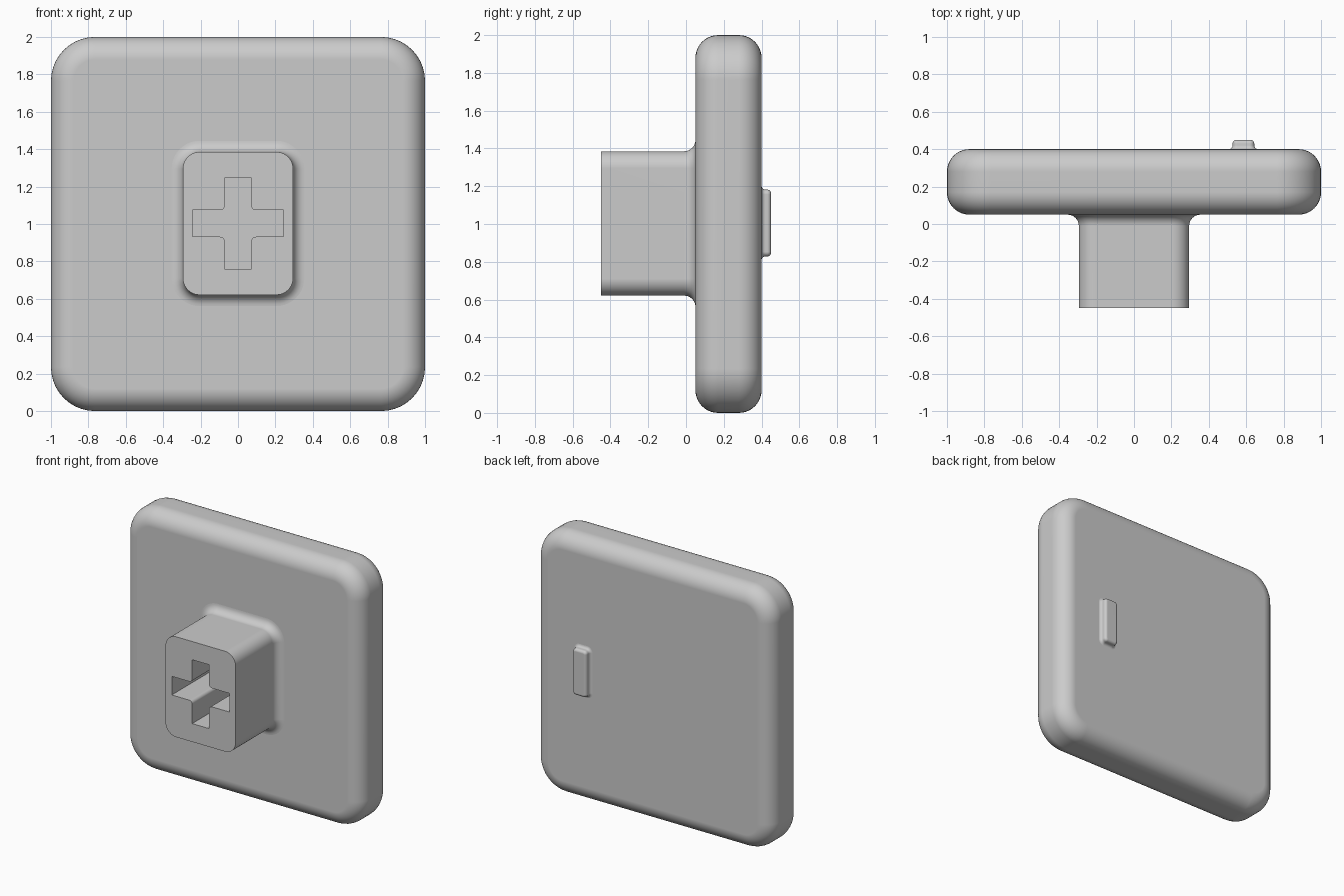
import bpy, bmesh
from math import sin, cos, pi, radians

cube = bpy.data.objects.get("Cube")
if cube:
    bpy.data.objects.remove(cube)

grey = bpy.data.materials.new("plain grey")
grey.use_nodes = True
grey.diffuse_color = (0.6, 0.6, 0.6, 1)
grey.node_tree.nodes["Principled BSDF"].inputs["Base Color"].default_value = grey.diffuse_color


def rounded_rect(half_w, half_h, r, inset=0.0, steps=10):
    """Outline in x and z, offset inwards by inset."""
    pts = []
    for q, (sx, sz) in enumerate([(1, 1), (-1, 1), (-1, -1), (1, -1)]):
        for i in range(steps + 1):
            a = (q + i / steps) * pi / 2
            pts.append((sx * (half_w - r) + (r - inset) * cos(a),
                        sz * (half_h - r) + (r - inset) * sin(a)))
    return pts


def cross_outline(reach, half, r, steps=5):
    """Plus shape with rounded inner corners, one quarter turned four times."""
    arc = [(half + r - r * sin(a), half + r - r * cos(a))
           for a in (i / steps * pi / 2 for i in range(steps + 1))]
    quarter = [(reach, half)] + arc + [(half, reach)]
    pts = []
    for _ in range(4):
        pts += quarter
        quarter = [(-z, x) for x, z in quarter]
    return pts


def ring(bm, pts, y):
    return [bm.verts.new((x, y, z)) for x, z in pts]


def bridge(bm, a, b):
    n = len(a)
    for i in range(n):
        j = (i + 1) % n
        bm.faces.new((a[i], a[j], b[j], b[i]))


def loft(bm, size, profile):
    """Stack outlines along y; profile holds (y, inset) pairs."""
    rings = [ring(bm, rounded_rect(*size, inset=d), y) for y, d in profile]
    for a, b in zip(rings, rings[1:]):
        bridge(bm, a, b)
    return rings


def finish(bm, name, location):
    bmesh.ops.recalc_face_normals(bm, faces=bm.faces)
    mesh = bpy.data.meshes.new(name)
    bm.to_mesh(mesh)
    bm.free()
    obj = bpy.data.objects.new(name, mesh)
    obj.location = location
    mesh.materials.append(grey)
    bpy.context.collection.objects.link(obj)
    bpy.ops.object.select_all(action="DESELECT")
    obj.select_set(True)
    bpy.context.view_layer.objects.active = obj
    bpy.ops.object.shade_smooth_by_angle(angle=radians(35))
    mod = obj.modifiers.new("Flat faces stay flat", "WEIGHTED_NORMAL")
    mod.keep_sharp = True


def quarter_turn(steps):
    return [i / steps * pi / 2 for i in range(steps + 1)]


# Plate with rounded corners and rounded rims
front, back, rim = 0.05, 0.40, 0.12
profile = [(front + rim * (1 - sin(a)), rim * (1 - cos(a))) for a in reversed(quarter_turn(10))]
profile += [(front + back - y, d) for y, d in reversed(profile)]
bm = bmesh.new()
rings = loft(bm, (1, 1, 0.235), profile)
bm.faces.new(rings[0])
bm.faces.new(rings[-1])
finish(bm, "plate", (0, 0, 1))

# Stem with a flared foot and a cross-shaped socket
tip, flare = -0.45, 0.06
profile = [(tip, 0)]
profile += [(front - flare + flare * sin(a), -flare * (1 - cos(a))) for a in quarter_turn(8)]
profile.append((front + 0.03, -flare))
bm = bmesh.new()
rings = loft(bm, (0.295, 0.382, 0.09), profile)
bm.faces.new(rings[-1])
cross = cross_outline(0.243, 0.071, 0.025)
mouth, floor = ring(bm, cross, tip), ring(bm, cross, front - 0.01)
bridge(bm, mouth, floor)
bm.faces.new(floor)
edges = [e for e in bm.edges if all(abs(v.co.y - tip) < 1e-5 for v in e.verts)]
bmesh.ops.triangle_fill(bm, use_beauty=True, edges=edges)
finish(bm, "stem", (0, 0, 1.003))

# Small raised bar on the back, with a flared foot and a rounded top
top, soft = 0.45, 0.02
profile = [(back - 0.02, -soft)]
profile += [(back + soft * (1 - sin(a)), -soft * (1 - cos(a))) for a in reversed(quarter_turn(5))]
profile += [(top - soft * (1 - sin(a)), soft * (1 - cos(a))) for a in quarter_turn(5)]
bm = bmesh.new()
rings = loft(bm, (0.058, 0.177, 0.025), profile)
bm.faces.new(rings[0])
bm.faces.new(rings[-1])
finish(bm, "marker_bar", (0.585, 0, 1.005))
